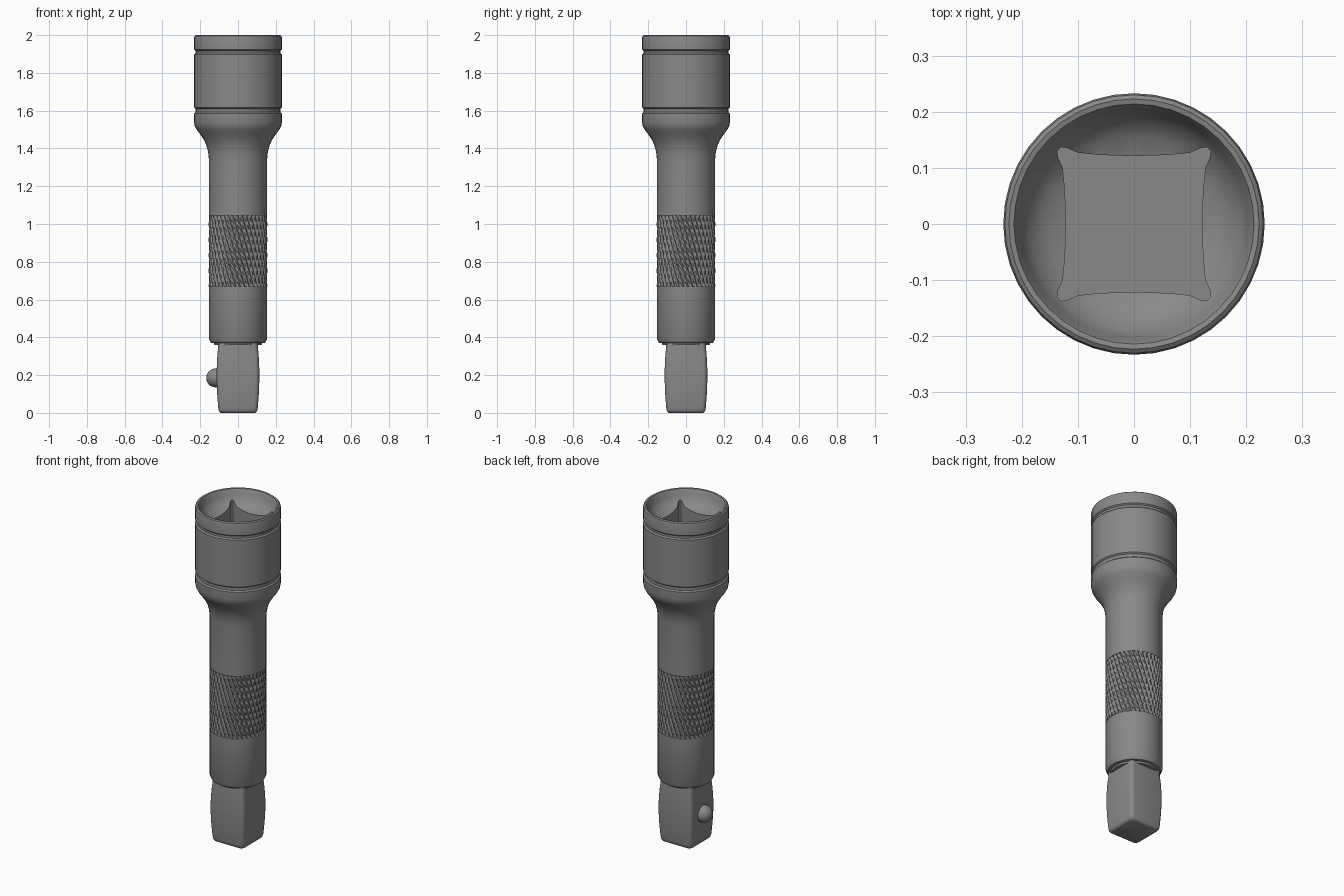
import bpy, bmesh, math

cube = bpy.data.objects.get("Cube")
if cube:
    bpy.data.objects.remove(cube, do_unlink=True)

steel = bpy.data.materials.new("grey steel")
steel.use_nodes = True
steel.diffuse_color = (0.25, 0.25, 0.25, 1)
steel.node_tree.nodes["Principled BSDF"].inputs["Base Color"].default_value = (0.25, 0.25, 0.25, 1)


def smooth(mesh, angle):
    for p in mesh.polygons:
        p.use_smooth = True
    mesh.set_sharp_from_angle(angle=math.radians(angle))


def finish(name, bm, angle=35):
    bmesh.ops.recalc_face_normals(bm, faces=bm.faces)
    mesh = bpy.data.meshes.new(name)
    bm.to_mesh(mesh)
    bm.free()
    mesh.materials.append(steel)
    smooth(mesh, angle)
    obj = bpy.data.objects.new(name, mesh)
    bpy.context.collection.objects.link(obj)
    return obj


def loft(bm, rings, caps=True):
    """Join closed rings of points with quads."""
    loops = [[bm.verts.new(p) for p in ring] for ring in rings]
    for a, b in zip(loops, loops[1:]):
        for i in range(len(a)):
            j = (i + 1) % len(a)
            bm.faces.new((a[i], a[j], b[j], b[i]))
    if caps:
        bm.faces.new(loops[0])
        bm.faces.new(loops[-1])


def circle(r, z, sides=40):
    return [(r * math.cos(2 * math.pi * i / sides), r * math.sin(2 * math.pi * i / sides), z)
            for i in range(sides)]


def four_fold(quarter, z, scale=1):
    """Repeat a quarter outline around the axis."""
    pts = []
    for _ in range(4):
        pts += [(x * scale, y * scale, z) for x, y in quarter]
        quarter = [(-y, x) for x, y in quarter]
    return pts


# Turned body: shaft, flared neck, grooved socket head and bowl-shaped mouth
R, S = 0.233, 0.154
K0, K1 = 0.67, 1.045
profile = [(0.138, 0.37), (0.144, 0.372), (S, 0.392), (S, K0), (0.141, K0), (0.141, K1),
           (S, K1), (S, 1.34), (0.158, 1.38), (0.167, 1.415), (0.18, 1.445), (0.2, 1.475),
           (0.22, 1.502), (0.229, 1.519), (R, 1.54),
           (R, 1.585), (0.225, 1.592), (0.225, 1.61), (R, 1.617),
           (R, 1.897), (0.225, 1.904), (0.225, 1.917), (R, 1.924),
           (R, 1.985), (0.23, 1.995), (0.223, 2.0), (0.214, 1.998), (0.207, 1.985),
           (0.2, 1.96), (0.19, 1.944), (0.175, 1.926), (0.155, 1.912), (0.122, 1.9), (0.05, 1.89)]
bm = bmesh.new()
loft(bm, [circle(r, z) for r, z in profile])
body = finish("socket_body", bm)

# Square recess with relieved corners
ear = [(0.121, 0), (0.123, 0.06), (0.127, 0.1), (0.135, 0.118), (0.137, 0.13)]
ear += [(y, x) for x, y in reversed(ear[1:])]
bm = bmesh.new()
loft(bm, [four_fold(ear, 1.62), four_fold(ear, 2.1)])
cutter = finish("recess_cutter", bm)
cutter.hide_render = True
cut = body.modifiers.new("square recess", "BOOLEAN")
cut.operation = "DIFFERENCE"
cut.solver = "EXACT"
cut.object = cutter
evaluated = body.evaluated_get(bpy.context.evaluated_depsgraph_get())
cut_mesh = bpy.data.meshes.new_from_object(evaluated)
body.modifiers.clear()
body.data = cut_mesh
smooth(cut_mesh, 35)
bpy.data.objects.remove(cutter, do_unlink=True)

# Knurled grip: crossed helical grooves, one direction deeper
TEETH, STEPS, ROWS, TWIST = 36, 6, 48, 0.8


def groove(turns):
    """1 in the middle of a groove, 0 on a ridge."""
    return max(0, 1 - 3 * abs(turns % 1 - 0.5))


rings = []
for row in range(ROWS + 1):
    t = row / ROWS
    ring = []
    for col in range(TEETH * STEPS):
        a = 2 * math.pi * col / (TEETH * STEPS) - TWIST * t
        main = groove(col / STEPS)
        cross = groove((a - TWIST * t) * TEETH / (2 * math.pi))
        r = S + 0.001 - 0.012 * max(main, 0.55 * cross)
        ring.append((r * math.cos(a), r * math.sin(a), K0 + (K1 - K0) * t))
    rings.append(ring)
bm = bmesh.new()
loft(bm, rings, caps=False)
finish("knurled_grip", bm, 30)

# Square drive with bulging sides and rounded corners
corner = [(0.113, 0), (0.113, 0.09), (0.111, 0.1), (0.106, 0.106), (0.1, 0.111), (0.09, 0.113)]
bm = bmesh.new()
loft(bm, [four_fold(corner, z, s) for z, s in
          [(0, 0.8), (0.005, 0.87), (0.014, 0.91), (0.03, 0.93), (0.1, 0.975), (0.17, 1),
           (0.23, 1), (0.3, 0.97), (0.35, 0.93), (0.39, 0.91)]])
finish("square_drive", bm, 40)

# Round collar between the drive and the shaft
bm = bmesh.new()
loft(bm, [circle(0.125, 0.36), circle(0.132, 0.38)])
finish("drive_collar", bm)

# Retaining ball on one side of the drive
bm = bmesh.new()
bmesh.ops.create_uvsphere(bm, u_segments=24, v_segments=14, radius=0.05)
bmesh.ops.translate(bm, verts=bm.verts, vec=(-0.118, 0, 0.185))
finish("retaining_ball", bm, 60)
